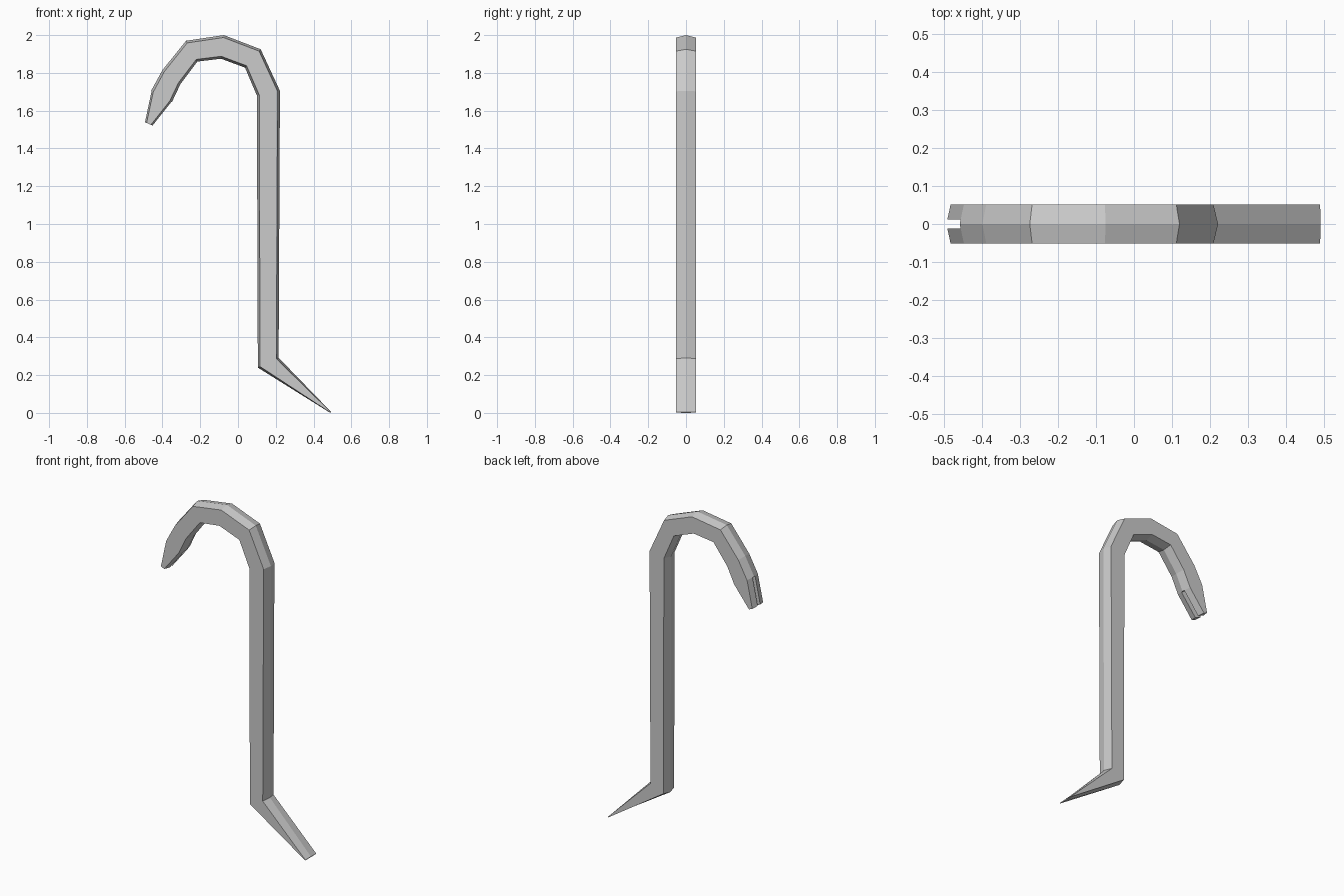
import bpy, bmesh
from mathutils import Vector

if "Cube" in bpy.data.objects:
    bpy.data.objects.remove(bpy.data.objects["Cube"])

HALF = 0.052      # half width of the bar
RIDGE = 0.013     # height of the ridge along outer and inner faces


def make_object(name, bm):
    bmesh.ops.recalc_face_normals(bm, faces=bm.faces[:])
    mesh = bpy.data.meshes.new(name)
    bm.to_mesh(mesh)
    bm.free()
    obj = bpy.data.objects.new(name, mesh)
    bpy.context.collection.objects.link(obj)
    return obj


# Stations along the bar: outer ridge (x, z), inner ridge (x, z)
stations = [
    ((-0.495, 1.54), (-0.45, 1.52)),
    ((-0.46, 1.705), (-0.35, 1.645)),
    ((-0.40, 1.815), (-0.305, 1.74)),
    ((-0.275, 1.97), (-0.215, 1.86)),
    ((-0.075, 2.0), (-0.09, 1.875)),
    ((0.12, 1.925), (0.037, 1.828)),
    ((0.222, 1.705), (0.10, 1.68)),
    ((0.215, 0.292), (0.105, 0.24)),
    ((0.492, 0.006), (0.489, 0.0)),
]

# Crowbar: hexagonal section lofted through the stations
bm = bmesh.new()
rings = []
for o, i in stations:
    outer, inner = Vector((o[0], 0, o[1])), Vector((i[0], 0, i[1]))
    across = inner - outer
    step = across.normalized() * min(RIDGE, across.length * 0.25)
    side = Vector((0, HALF, 0))
    points = [outer, outer + step + side, inner - step + side,
              inner, inner - step - side, outer + step - side]
    rings.append([bm.verts.new(p) for p in points])
for a, b in zip(rings, rings[1:]):
    for k in range(6):
        n = (k + 1) % 6
        bm.faces.new((a[k], a[n], b[n], b[k]))
bm.faces.new(rings[0])
bm.faces.new(rings[-1])
crowbar = make_object("crowbar", bm)

# Nail slot in the claw end
bm = bmesh.new()
slot = [(-0.487, 1.72), (-0.32, 1.629), (-0.42, 1.42), (-0.60, 1.50)]
face = bm.faces.new([bm.verts.new((x, -0.012, z)) for x, z in slot])
ext = bmesh.ops.extrude_face_region(bm, geom=[face])
bmesh.ops.translate(bm, vec=(0, 0.024, 0),
                    verts=[g for g in ext["geom"] if isinstance(g, bmesh.types.BMVert)])
cutter = make_object("slot_cutter", bm)
cutter.hide_render = True
cutter.hide_set(True)

cut = crowbar.modifiers.new("nail_slot", 'BOOLEAN')
cut.operation = 'DIFFERENCE'
cut.solver = 'EXACT'
cut.object = cutter
